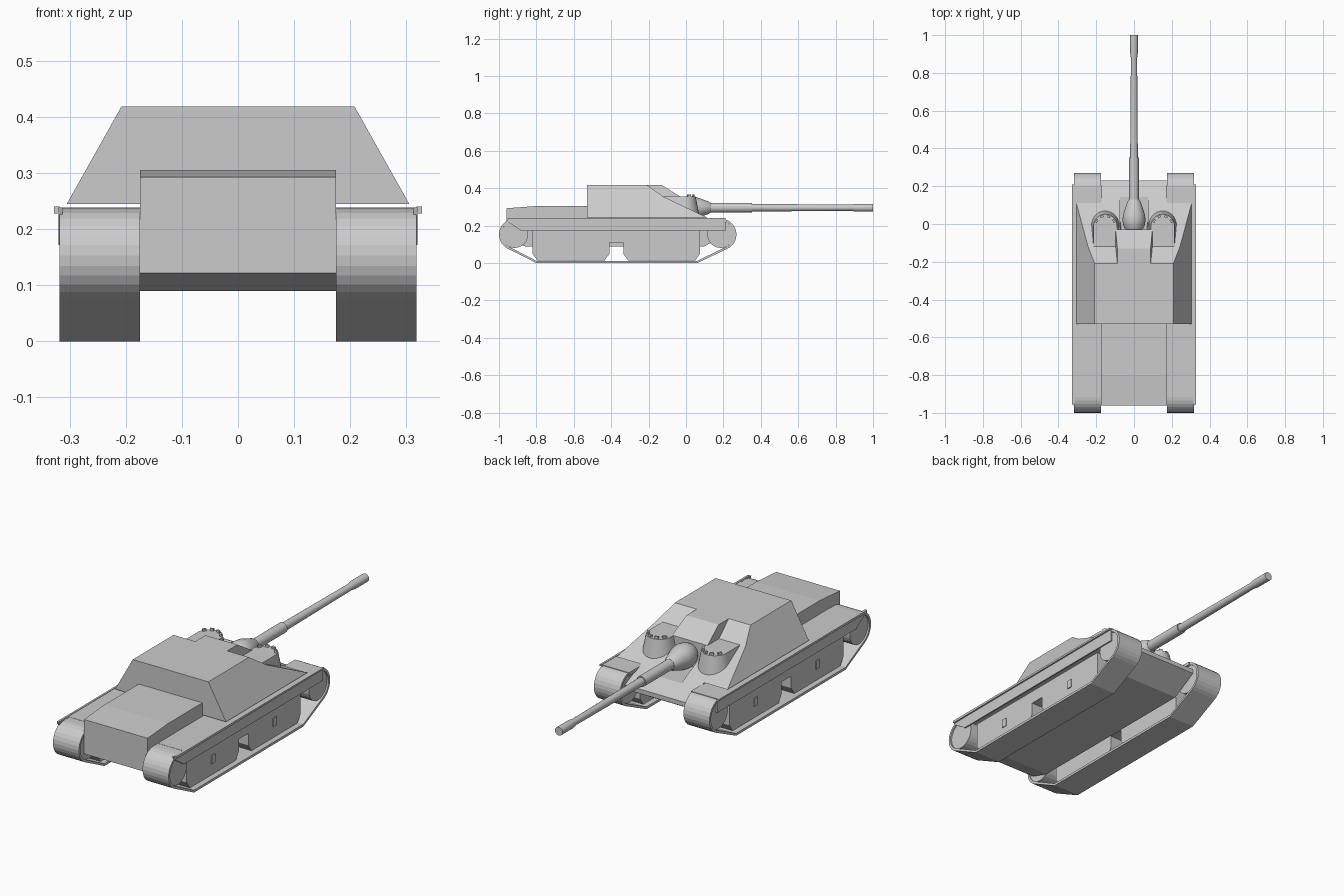
import bpy, bmesh
from math import sin, cos, radians, pi

if "Cube" in bpy.data.objects:
    bpy.data.objects.remove(bpy.data.objects["Cube"])


def finish(name, bm, smooth=False):
    bmesh.ops.recalc_face_normals(bm, faces=bm.faces)
    me = bpy.data.meshes.new(name)
    bm.to_mesh(me)
    bm.free()
    ob = bpy.data.objects.new(name, me)
    bpy.context.collection.objects.link(ob)
    if smooth:
        bpy.ops.object.select_all(action='DESELECT')
        ob.select_set(True)
        bpy.context.view_layer.objects.active = ob
        bpy.ops.object.shade_smooth_by_angle(angle=radians(30))
    return ob


def loft(name, a, b, smooth=False):
    """Solid between two matching loops of points."""
    bm = bmesh.new()
    va, vb = [bm.verts.new(p) for p in a], [bm.verts.new(p) for p in b]
    bm.faces.new(va)
    bm.faces.new(vb[::-1])
    n = len(va)
    for i in range(n):
        bm.faces.new((va[i], va[(i + 1) % n], vb[(i + 1) % n], vb[i]))
    return finish(name, bm, smooth)


def side_prism(name, prof, x0, x1):
    """Extrude a (y, z) profile along x; x0, x1 may be functions of z."""
    f = lambda x, z: x(z) if callable(x) else x
    return loft(name, [(f(x0, z), y, z) for y, z in prof],
                [(f(x1, z), y, z) for y, z in prof])


def box(name, x, y, z):
    return side_prism(name, [(y[0], z[0]), (y[1], z[0]), (y[1], z[1]), (y[0], z[1])], *x)


def lathe(name, prof, axis_z, seg=24):
    """Revolve (y, radius) points about a line along y."""
    bm = bmesh.new()
    rings = [[bm.verts.new((r * cos(2 * pi * i / seg), y, axis_z + r * sin(2 * pi * i / seg)))
              for i in range(seg)] for y, r in prof]
    for p, q in zip(rings, rings[1:]):
        for i in range(seg):
            j = (i + 1) % seg
            bm.faces.new((p[i], p[j], q[j], q[i]))
    bm.faces.new(rings[0])
    bm.faces.new(rings[-1])
    return finish(name, bm, True)


# hull tub with engine deck and sloping nose
hull = side_prism("hull", [(-.96, .122), (-.96, .293), (-.80, .305), (-.02, .305),
                           (.23, .187), (.23, .165), (.10, .09), (-.86, .09)], -.175, .175)

# casemate with inward-leaning sides
lean = lambda z: .208 + (.418 - z) * .561
casemate = side_prism("casemate", [(-.53, .245), (-.53, .418), (-.21, .418),
                                   (-.12, .355), (.11, .245)], lambda z: -lean(z), lean)

# raised roof block behind the gun
block = lambda z: .088 + (.418 - z) * .15
side_prism("roof_block", [(-.22, .30), (-.22, .418), (-.13, .418), (-.03, .355), (-.03, .30)],
           lambda z: -block(z), block)

# recess for the gun mount
cutter = box("recess_cutter", (-.075, .075), (-.03, .145), (.228, .5))
cutter.hide_render = True
cutter.hide_viewport = True
for ob in (hull, casemate):
    mod = ob.modifiers.new("recess", 'BOOLEAN')
    mod.operation = 'DIFFERENCE'
    mod.object = cutter
    mod.solver = 'EXACT'

# gun: mantlet, sleeve, tapering barrel and muzzle
lathe("mantlet", [(-.03, .045), (-.01, .056), (.02, .061), (.05, .058), (.12, .034), (.13, .027)], .296)
lathe("gun_sleeve", [(.10, .026), (.352, .026), (.352, .018)], .296)
lathe("gun_barrel", [(.34, .0205), (.88, .0165), (.91, .021), (1.0, .021)], .296)

# track outlines
R, ZC, YF, YR = .084, .153, .186, -.916


def belt_loop(t):
    r = R - t
    pts = [(YF + r * cos(radians(a)), ZC + r * sin(radians(a)))
           for a in [-64 + 154 * i / 12 for i in range(13)]]
    pts += [(YR + r * cos(radians(a)), ZC + r * sin(radians(a)))
            for a in [90 + 154 * i / 12 for i in range(13)]]
    return pts + [(-.80, t), (.06, t)]


def track(name, x0, x1):
    bm = bmesh.new()
    loops = [[bm.verts.new((x, y, z)) for y, z in belt_loop(t)]
             for x, t in ((x0, 0), (x1, 0), (x1, .012), (x0, .012))]
    n = len(loops[0])
    for k in range(4):
        p, q = loops[k], loops[(k + 1) % 4]
        for i in range(n):
            j = (i + 1) % n
            bm.faces.new((p[i], p[j], q[j], q[i]))
    return finish(name, bm)


for side, s in (("right", 1), ("left", -1)):
    track("track_" + side, s * .175, s * .318)

    # end wheels
    for nm, yc in (("front_wheel_", YF), ("rear_wheel_", YR)):
        side_prism(nm + side, [(yc + .072 * cos(i * pi / 12), ZC + .072 * sin(i * pi / 12))
                               for i in range(24)], s * .18, s * .31)

    # suspension plates: two bogies with a notch in the lower middle
    for nm, y0, y1 in (("rear", -.82, -.41), ("front", -.335, .075)):
        m = (y0 + y1) / 2
        side_prism(f"{nm}_bogie_{side}",
                   [(y0, .175), (y0, .05), (y0 + .025, .014), (y1 - .025, .014),
                    (y1, .05), (y1, .175)], s * .20, s * .292)
        box(f"{nm}_bogie_slot_{side}", (s * .285, s * .296), (m - .014, m + .014), (.07, .112))
    box("bogie_bridge_" + side, (s * .20, s * .292), (-.45, -.29), (.11, .175))

    # fender top, side skirt and thin outer lip
    box("fender_" + side, (s * .17, s * .318), (-.88, .205), (.222, .238))
    side_prism("skirt_" + side, [(-.96, .238), (-.955, .222), (-.88, .172), (.21, .172), (.21, .238)],
               s * .313, s * .32)
    side_prism("fender_lip_" + side, [(-.955, .228), (-.955, .24), (.21, .24), (.21, .232)],
               s * .318, s * .328)

    # crew hood with rounded, flared front
    def hood(r, z):
        arc = [(s * .152 + r * cos(pi * i / 14), -.01 + r * sin(pi * i / 14), z) for i in range(15)]
        return arc + [(s * .152 - r, -.125, z), (s * .152 + r, -.125, z)]
    loft("crew_hood_" + side, hood(.062, .355), hood(.082, .25), True)

    # periscopes around the hood edge
    for i, a in enumerate((30, 70, 110, 150)):
        c, n = cos(radians(a)), sin(radians(a))
        cx, cy = s * .152 + .052 * c, -.01 + .052 * n
        quad = [(cx + u * -n * .009 + v * c * .005, cy + u * c * .009 + v * n * .005)
                for u, v in ((-1, -1), (1, -1), (1, 1), (-1, 1))]
        loft(f"periscope_{side}_{i + 1}", [(x, y, .353) for x, y in quad],
             [(x, y, .366) for x, y in quad])
